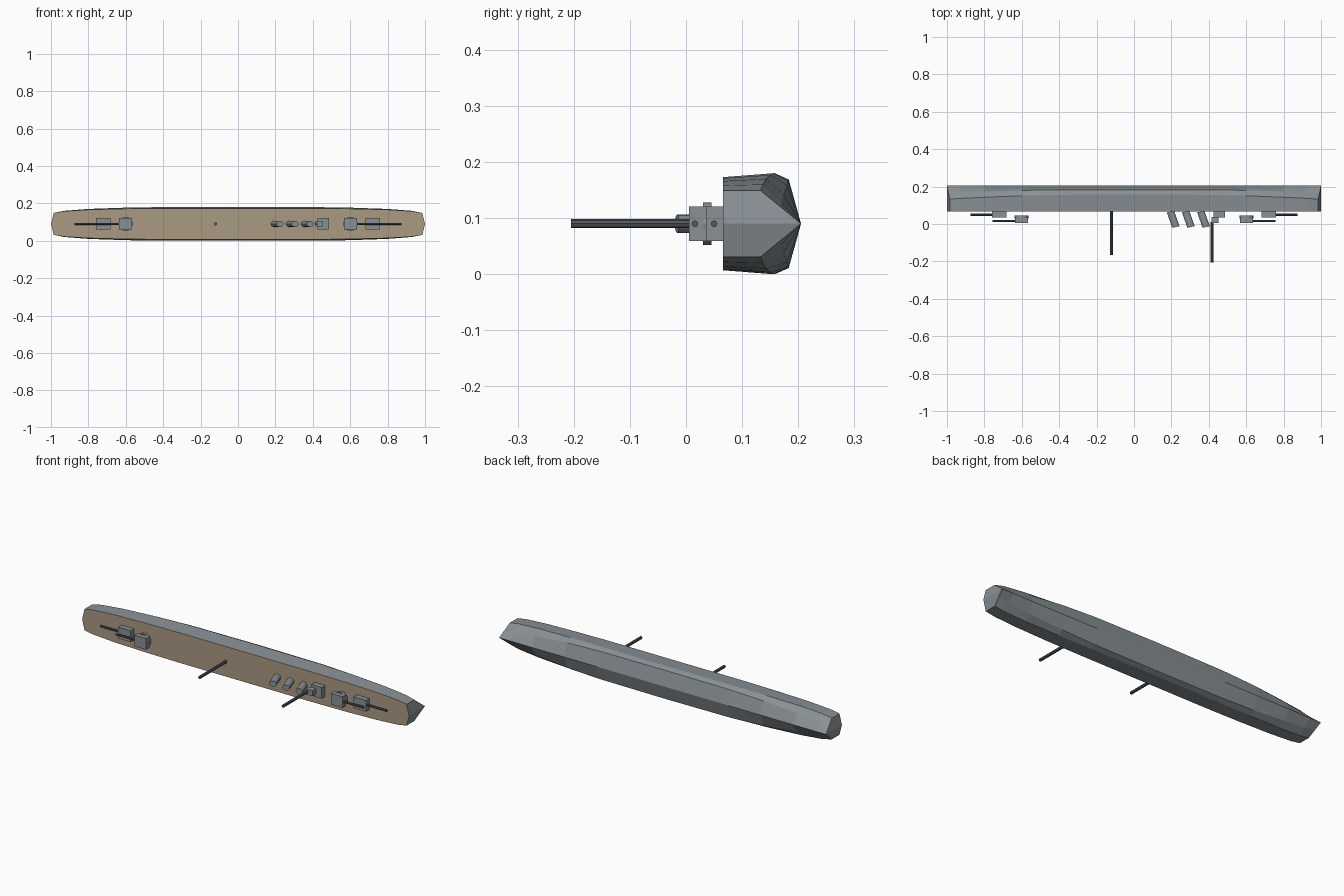
import bpy, bmesh
from mathutils import Vector

if "Cube" in bpy.data.objects:
    bpy.data.objects.remove(bpy.data.objects["Cube"])

ZC = 0.09      # centreline height (the ship lies on its side)
DECK = 0.066   # y of the deck plane


def material(name, rgb):
    m = bpy.data.materials.new(name)
    m.diffuse_color = (*rgb, 1)
    m.use_nodes = True
    m.node_tree.nodes["Principled BSDF"].inputs["Base Color"].default_value = m.diffuse_color
    return m


GREY = material("hull_grey", (0.25, 0.28, 0.30))
TAN = material("deck_tan", (0.40, 0.32, 0.22))
DARK = material("dark_steel", (0.09, 0.10, 0.11))


def finish(name, bm, *mats):
    bmesh.ops.recalc_face_normals(bm, faces=bm.faces)
    me = bpy.data.meshes.new(name)
    bm.to_mesh(me)
    bm.free()
    for m in mats:
        me.materials.append(m)
    ob = bpy.data.objects.new(name, me)
    bpy.context.collection.objects.link(ob)
    return ob


def box(name, x0, x1, y0, y1, half_z, mat=GREY):
    bm = bmesh.new()
    bmesh.ops.create_cube(bm, size=1)
    for v in bm.verts:
        v.co = ((x0 + x1) / 2 + v.co.x * (x1 - x0),
                (y0 + y1) / 2 + v.co.y * (y1 - y0),
                ZC + v.co.z * 2 * half_z)
    return finish(name, bm, mat)


def tube(name, a, b, r, sides, mat):
    """Cylinder between two (x, y) points on the centreline."""
    a, b = Vector((*a, ZC)), Vector((*b, ZC))
    bm = bmesh.new()
    bmesh.ops.create_cone(bm, cap_ends=True, segments=sides,
                          radius1=r, radius2=r, depth=(b - a).length)
    rot = (b - a).to_track_quat('Z', 'Y').to_matrix()
    bmesh.ops.transform(bm, matrix=rot.to_4x4(), verts=bm.verts)
    bmesh.ops.translate(bm, vec=(a + b) / 2, verts=bm.verts)
    return finish(name, bm, mat)


# Hull: stations of (x, deck half, side half, side y, bilge half, bilge y)
stations = [
    (0.00, .083, .090, .158, .079, .183),
    (0.40, .083, .090, .156, .077, .182),
    (0.60, .081, .087, .151, .069, .180),
    (0.80, .076, .080, .143, .052, .174),
    (0.93, .068, .070, .137, .037, .170),
    (0.985, .059, .059, .133, .030, .169),
]
full = [(-s[0], *s[1:]) for s in reversed(stations[1:])] + stations
bm = bmesh.new()
rings = []
for x, d, w, wy, b, by in full:
    half = [(d, DECK), (w, wy), (b, by)]
    loop = half + [(0, .205)] + [(-z, y) for z, y in reversed(half)]
    rings.append([bm.verts.new((x, y, ZC + z)) for z, y in loop])
for r, s in zip(rings, rings[1:]):
    for i in range(6):
        bm.faces.new((r[i], r[i + 1], s[i + 1], s[i]))
    bm.faces.new((r[6], r[0], s[0], s[6])).material_index = 1
# Straight stem at each end
for ring, x in ((rings[0], -1), (rings[-1], 1)):
    top = bm.verts.new((x, DECK, ZC))
    low = bm.verts.new((x, .205, ZC))
    for side in (ring[:4], ring[:2:-1]):
        bm.faces.new((side[0], side[1], top))
        bm.faces.new((side[1], low, top))
        bm.faces.new((side[1], side[2], low))
        bm.faces.new((side[2], side[3], low))
    bm.faces.new((ring[0], top, ring[6])).material_index = 1
finish("hull", bm, GREY, TAN)

# Gun turrets, mirrored fore and aft
for label, s in (("fore", 1), ("aft", -1)):
    box(label + "_outer_turret", *sorted((s * .682, s * .758)), .036, DECK, .031)
    tube(label + "_outer_gun", (s * .74, .05), (s * .875, .05), .006, 8, DARK)
    box(label + "_inner_turret", *sorted((s * .566, s * .637)), .005, .036, .031)
    tube(label + "_barbette", (s * .601, .03), (s * .601, .045), .038, 16, GREY)
    tube(label + "_inner_gun", (s * .62, .016), (s * .757, .016), .006, 8, DARK)

# Raked funnels
for i in range(3):
    x = .195 + i * .081
    bm = bmesh.new()
    bmesh.ops.create_cone(bm, cap_ends=True, segments=12,
                          radius1=1, radius2=1, depth=1)
    for v in bm.verts:
        t = v.co.z + .5
        v.co = (x + .029 * t + .0195 * v.co.x,
                DECK - .082 * t + .004 * v.co.x,
                ZC + .0165 * v.co.y)
    finish(f"funnel_{i + 1}", bm, GREY)

# Bridge and masts
box("bridge_base", .424, .487, .036, DECK, .031)
box("bridge_top", .414, .452, .005, .037, .015)
tube("fore_mast", (.418, .01), (.418, -.205), .008, 8, DARK)
tube("main_mast", (-.12, DECK + .005), (-.12, -.165), .008, 8, DARK)
